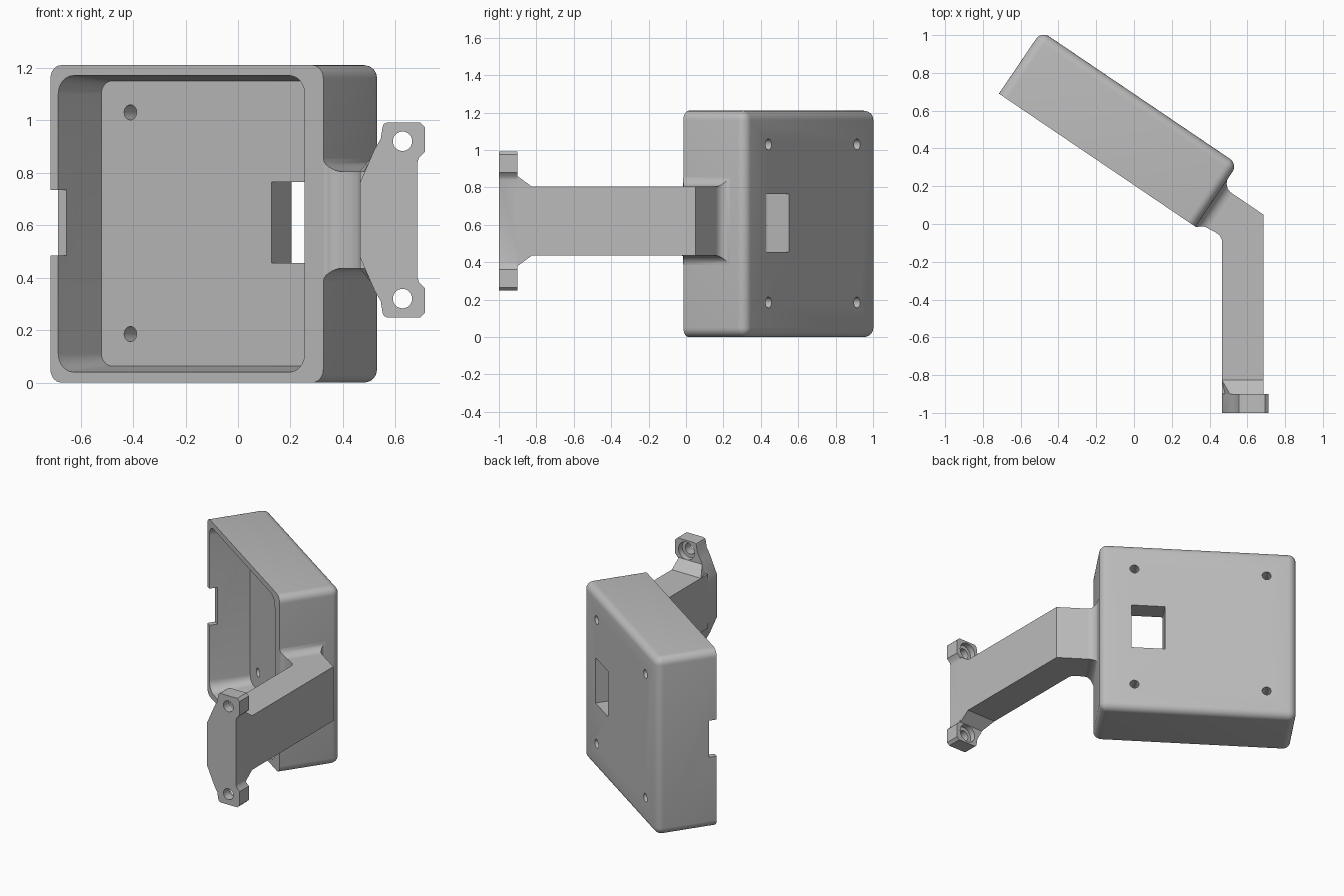
import bpy, bmesh, math
from mathutils import Matrix, Vector

cube = bpy.data.objects.get("Cube")
if cube:
    bpy.data.objects.remove(cube, do_unlink=True)

grey = bpy.data.materials.new("plain grey")
grey.use_nodes = True
colour = (0.5, 0.5, 0.5, 1)
grey.diffuse_color = colour
grey.node_tree.nodes["Principled BSDF"].inputs["Base Color"].default_value = colour

# Case frame: u along its width, n from the open front to the back, z up
LENGTH, DEPTH, HEIGHT = 1.256, 0.4, 1.21
CASE = Matrix.Translation((-0.715, 0.69, 0)) @ Matrix.Rotation(math.radians(-34.1), 4, 'Z')
WORLD = Matrix.Identity(4)
MID_Z = 0.62


def finish(name, bm, matrix=WORLD):
    bmesh.ops.transform(bm, matrix=matrix, verts=bm.verts)
    bmesh.ops.recalc_face_normals(bm, faces=bm.faces)
    mesh = bpy.data.meshes.new(name)
    bm.to_mesh(mesh)
    bm.free()
    obj = bpy.data.objects.new(name, mesh)
    bpy.context.collection.objects.link(obj)
    mesh.materials.append(grey)
    return obj


def loft(name, rings, matrix=WORLD):
    bm = bmesh.new()
    loops = [[bm.verts.new(p) for p in ring] for ring in rings]
    for a, b in zip(loops, loops[1:]):
        for i in range(len(a)):
            j = (i + 1) % len(a)
            bm.faces.new((a[i], a[j], b[j], b[i]))
    bm.faces.new(loops[0])
    bm.faces.new(loops[-1])
    return finish(name, bm, matrix)


def rounded_rect(u0, u1, z0, z1, n, r, steps=8):
    ring = []
    centres = ((u1 - r, z1 - r), (u0 + r, z1 - r), (u0 + r, z0 + r), (u1 - r, z0 + r))
    for k, (cu, cz) in enumerate(centres):
        for i in range(steps + 1):
            a = math.pi / 2 * (k + i / steps)
            ring.append((cu + r * math.cos(a), n, cz + r * math.sin(a)))
    return ring


def rect(u0, u1, z0, z1, n):
    return [(u0, n, z0), (u1, n, z0), (u1, n, z1), (u0, n, z1)]


def circle(x, z, y, r, steps=32):
    return [(x + r * math.cos(i * math.tau / steps), y, z + r * math.sin(i * math.tau / steps))
            for i in range(steps)]


def combine(target, tool, operation):
    mod = target.modifiers.new("combine", 'BOOLEAN')
    mod.operation, mod.solver, mod.object = operation, 'EXACT', tool
    bpy.context.view_layer.objects.active = target
    bpy.ops.object.modifier_apply(modifier=mod.name)
    bpy.data.objects.remove(tool, do_unlink=True)


def smooth(obj):
    bpy.ops.object.select_all(action='DESELECT')
    obj.select_set(True)
    bpy.context.view_layer.objects.active = obj
    bpy.ops.object.shade_smooth_by_angle(angle=math.radians(30))


# Case shell: every edge rounded except those round the open front
bm = bmesh.new()
bmesh.ops.create_cube(bm, size=1)
for v in bm.verts:
    v.co = (v.co + Vector((0.5, 0.5, 0.5))) * Vector((LENGTH, DEPTH, HEIGHT))
round_edges = [e for e in bm.edges if any(v.co.y > 0.1 for v in e.verts)]
bmesh.ops.bevel(bm, geom=round_edges, offset=0.05, segments=6, profile=0.5, affect='EDGES')
case = finish("case", bm, CASE)

# Drafted cavity
combine(case, loft("cavity_cutter", [
    rounded_rect(0.032, 1.174, 0.036, 1.174, -0.05, 0.074),
    rounded_rect(0.056, 1.15, 0.063, 1.15, 0.263, 0.05)], CASE), 'DIFFERENCE')

# Cable window in the back and notch in the side rim
combine(case, loft("window_cutter", [rect(0.84, 1.053, 0.455, 0.765, n) for n in (0.2, 0.5)],
                   CASE), 'DIFFERENCE')
combine(case, loft("notch_cutter", [rect(-0.1, 0.1, 0.485, 0.735, n) for n in (-0.1, 0.052)],
                   CASE), 'DIFFERENCE')

# Four screw holes through the back
for u in (0.19, 1.035):
    for z in (0.185, 1.03):
        combine(case, loft("screw_cutter", [circle(u, z, n, 0.029, 20) for n in (0.2, 0.5)],
                           CASE), 'DIFFERENCE')
smooth(case)

# Bent arm
Z0, Z1 = 0.435, 0.805
N0, N1, FLARE = 0.03, 0.255, 0.06
neck_back = (CASE @ Vector((LENGTH + FLARE, N1, 0))).xy
neck_front = (CASE @ Vector((LENGTH + FLARE, N0, 0))).xy
outline = [(0.465, -0.9), (0.685, -0.9), (0.685, 0.05), neck_back, neck_front,
           (0.431, -0.044), (0.453, -0.06), (0.465, -0.083)]
arm = loft("arm", [[(x, y, z) for x, y in outline] for z in (Z0, Z1)])

# Neck flaring into the side of the case
rings = []
for i in range(9):
    a = math.pi / 2 * i / 8
    u = LENGTH - 0.001 + (FLARE + 0.001) * (1 - math.cos(a))
    o = FLARE * (1 - math.sin(a))
    low = max(0, N0 - o)
    rings.append([(u, low, Z0 - o), (u, N1 + o, Z0 - o), (u, N1 + o, Z1 + o), (u, low, Z1 + o)])
combine(arm, loft("neck", rings, CASE), 'UNION')

# Mounting plate with two tabs, mirrored about mid height
half = [(0.466, 0.765), (0.52, 0.888), (0.544, 0.93), (0.551, 0.975), (0.556, 0.986),
        (0.569, 0.992), (0.694, 0.992), (0.712, 0.975), (0.712, 0.88), (0.69, 0.858), (0.685, 0.84)]
plate = half + [(x, 2 * MID_Z - z) for x, z in reversed(half)]
combine(arm, loft("mounting_plate", [[(x, y, z) for x, z in plate] for y in (-1, -0.9)]), 'UNION')

# Sloped gussets behind the tabs, then counterbored mounting holes
for side in (1, -1):
    def at(x, y, h):
        return (x, y, MID_Z + side * h)
    bm = bmesh.new()
    for p in (at(0.508, -0.9, 0.24), at(0.685, -0.9, 0.24), at(0.482, -0.9, 0.185),
              at(0.482, -0.9, 0.1), at(0.685, -0.9, 0.1), at(0.465, -0.825, 0.185),
              at(0.685, -0.825, 0.185), at(0.482, -0.825, 0.1), at(0.685, -0.825, 0.1)):
        bm.verts.new(p)
    bmesh.ops.convex_hull(bm, input=bm.verts)
    combine(arm, finish("gusset", bm), 'UNION')
for side in (1, -1):
    z = MID_Z + side * 0.3
    for radius, y0, y1 in ((0.037, -1.1, -0.8), (0.06, -0.94, -0.8)):
        combine(arm, loft("bolt_cutter", [circle(0.627, z, y, radius) for y in (y0, y1)]),
                'DIFFERENCE')
smooth(arm)
